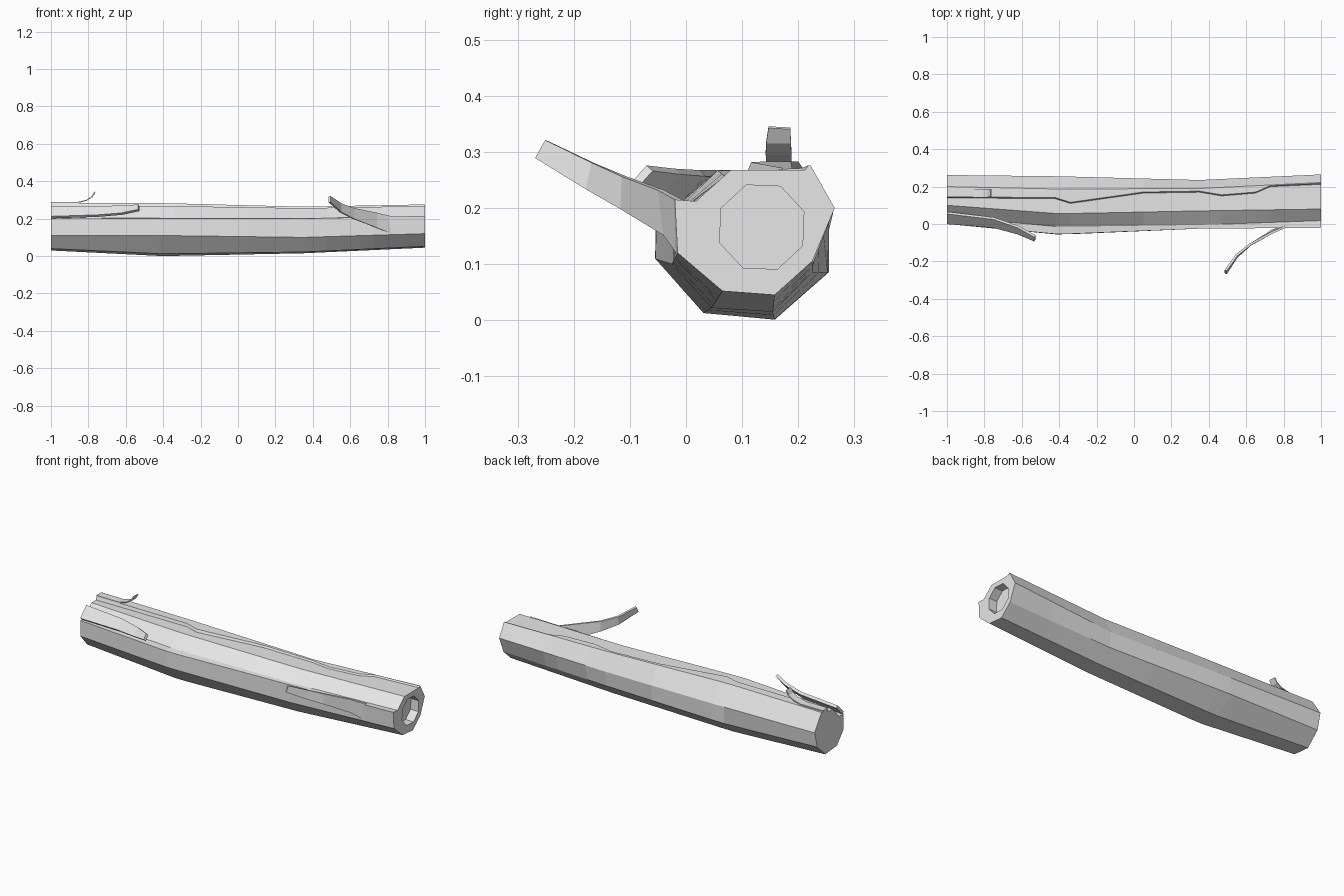
import bpy, bmesh, math
from mathutils import Vector

if "Cube" in bpy.data.objects:
    bpy.data.objects.remove(bpy.data.objects["Cube"])

# One plain grey for the whole log
GREY = (0.8, 0.8, 0.8, 1)
mat = bpy.data.materials.new("pale grey")
mat.use_nodes = True
mat.diffuse_color = GREY
mat.node_tree.nodes["Principled BSDF"].inputs["Base Color"].default_value = GREY


def finish(name, bm):
    bmesh.ops.recalc_face_normals(bm, faces=bm.faces)
    mesh = bpy.data.meshes.new(name)
    bm.to_mesh(mesh)
    bm.free()
    mesh.materials.append(mat)
    obj = bpy.data.objects.new(name, mesh)
    bpy.context.collection.objects.link(obj)
    return obj


def lerp_key(keys, x):
    """Blend between the two neighbouring (x, points) keys."""
    for (x0, p0), (x1, p1) in zip(keys, keys[1:]):
        if x <= x1:
            t = (x - x0) / (x1 - x0)
            return [Vector(a).lerp(Vector(b), t) for a, b in zip(p0, p1)]


# Cross-sections (y, z): round from the front lower edge, under, up the back, over the top
SECTIONS = [
    (-1.0, [(0, .11), (.06, .04), (.165, .03), (.24, .1), (.262, .19),
            (.2, .283), (.1, .264), (.04, .2), (0, .2)]),
    (-.4, [(-.057, .11), (.03, .012), (.158, 0), (.255, .085), (.255, .18),
           (.187, .283), (.055, .268), (-.015, .205), (-.055, .2)]),
    (.35, [(-.025, .1), (.045, .022), (.155, .015), (.225, .085), (.235, .17),
           (.19, .264), (.07, .256), (-.005, .202), (-.025, .2)]),
    (1.0, [(-.015, .12), (.065, .052), (.158, .045), (.225, .105), (.265, .2),
           (.222, .276), (.08, .268), (.018, .212), (-.02, .215)]),
]

# Wandering crack along the top: (x, y) where the bark steps up
CRACK = [(-1, .14), (-.42, .135), (-.34, .11), (.05, .165), (.35, .17),
         (.47, .15), (.65, .165), (.73, .2), (1, .212)]

# Log body with the stepped crack built into each ring
bm = bmesh.new()
rings = []
for x, crack_y in CRACK:
    pts = lerp_key(SECTIONS, x)
    back, front = pts[5], pts[6]
    step = [(crack_y + .006, back.y), (crack_y, front.y)]
    outline = pts[:6] + step + pts[6:]
    rings.append([bm.verts.new((x, p[0], p[1])) for p in outline])
n = len(rings[0])
for a, b in zip(rings, rings[1:]):
    for i in range(n):
        j = (i + 1) % n
        bm.faces.new((a[i], a[j], b[j], b[i]))
bm.faces.new(rings[0])

# Shallow octagonal hollow in the right-hand end
hollow = []
for x in (1.0, .95):
    ring = []
    for i in range(8):
        a = math.tau * (i + .45) / 8
        ring.append(bm.verts.new((x, .135 + .08 * math.cos(a), .166 + .08 * math.sin(a))))
    hollow.append(ring)
mouth, floor = hollow
for i in range(8):
    j = (i + 1) % 8
    bm.faces.new((mouth[i], mouth[j], floor[j], floor[i]))
bm.faces.new(floor)
rim = [bm.edges.get((r[i], r[(i + 1) % len(r)])) for r in (rings[-1], mouth) for i in range(len(r))]
bmesh.ops.triangle_fill(bm, edges=rim, use_beauty=True, normal=(1, 0, 0))
finish("log", bm)


def bark_strip(name, sections, thickness):
    """Peeling strip lofted through (x, upper (y, z), lower (y, z)) stations."""
    bm = bmesh.new()
    pairs = [[bm.verts.new((x, *p)) for p in (up, low)] for x, up, low in sections]
    for (a, b), (c, d) in zip(pairs, pairs[1:]):
        bm.faces.new((a, b, d, c))
    obj = finish(name, bm)
    mod = obj.modifiers.new("thickness", "SOLIDIFY")
    mod.thickness = thickness
    mod.offset = 0


# Large curl peeling off the front near the hollow end
bark_strip("front_bark_curl", [
    (.82, (-.01, .213), (-.012, .12)),
    (.74, (-.045, .232), (-.035, .152)),
    (.62, (-.11, .256), (-.112, .198)),
    (.55, (-.165, .28), (-.175, .233)),
    (.49, (-.248, .32), (-.266, .288))], .012)

# Loose slab on the front shoulder at the closed end
bark_strip("shoulder_bark_slab", [
    (-1, (.06, .262), (.005, .207)),
    (-.75, (.03, .262), (-.015, .215)),
    (-.62, (-.015, .265), (-.05, .226)),
    (-.53, (-.065, .271), (-.088, .245))], .016)

# Narrow sliver on top with its end curling up
bark_strip("top_bark_sliver", [
    (-1, (.188, .286), (.145, .286)),
    (-.86, (.188, .286), (.143, .286)),
    (-.81, (.188, .298), (.142, .298)),
    (-.78, (.187, .317), (.143, .317)),
    (-.765, (.186, .342), (.147, .344))], .006)
